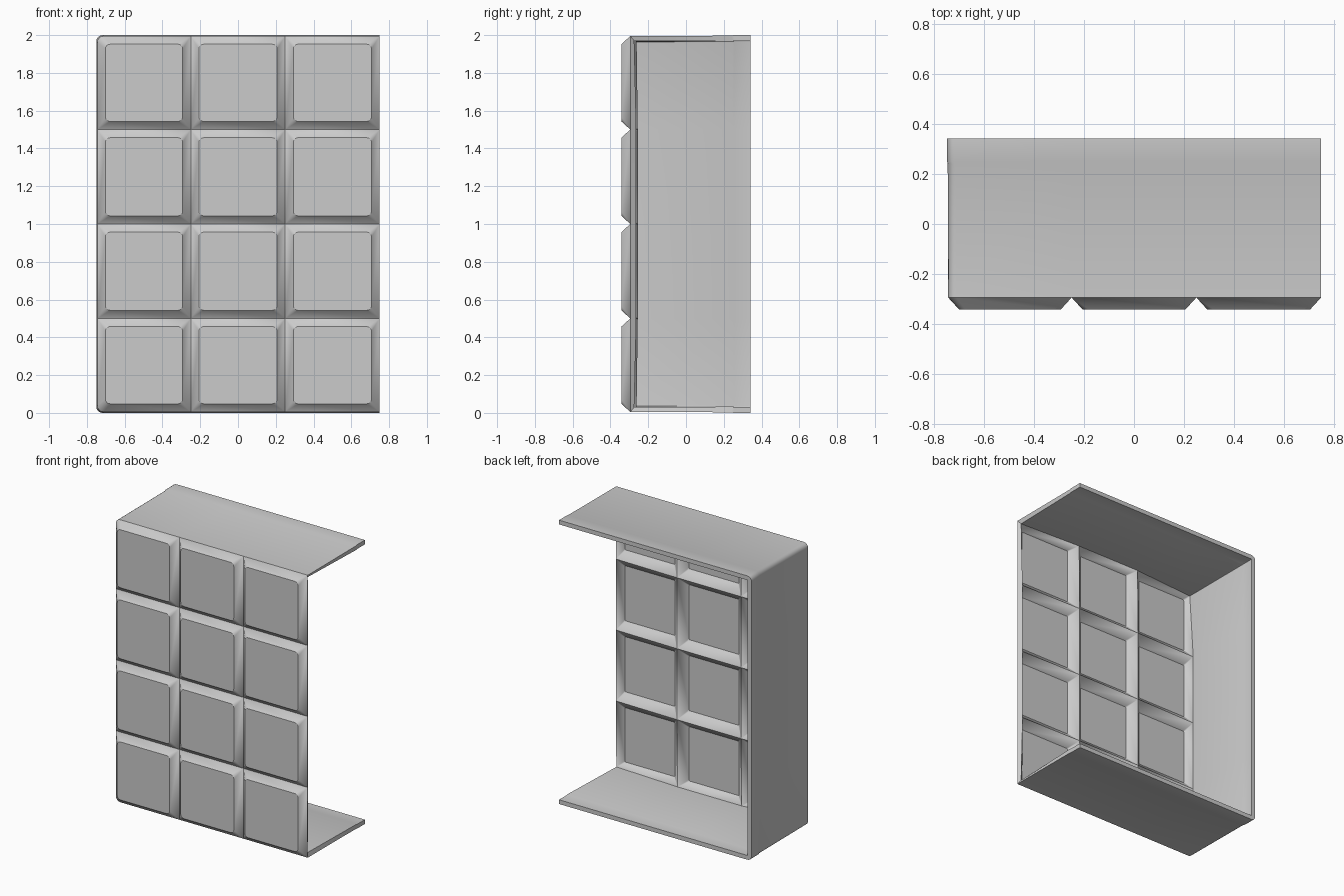
import bpy, bmesh, math

cube = bpy.data.objects.get("Cube")
if cube:
    bpy.data.objects.remove(cube, do_unlink=True)

X0, X1, Z0, Z1 = -0.745, 0.75, 0.005, 1.995
GROOVE, FACE, INSET = -0.295, -0.342, 0.043
SEG = 4

grey = bpy.data.materials.new("plain_grey")
grey.use_nodes = True
grey.diffuse_color = (0.6, 0.6, 0.6, 1)
grey.node_tree.nodes["Principled BSDF"].inputs["Base Color"].default_value = (0.6, 0.6, 0.6, 1)


def rounded_corner(cx, cz, sx, sz, r):
    """Arc at a rectangle corner, ordered counter-clockwise seen from the front."""
    start = math.atan2(sz, sx) - math.pi / 4
    return [(cx - sx * r + r * math.cos(start + i * math.pi / 2 / SEG),
             cz - sz * r + r * math.sin(start + i * math.pi / 2 / SEG)) for i in range(SEG + 1)]


def add_pillow(bm, x0, x1, z0, z1):
    """One raised square with rounded corners and sloping sides."""
    inner, outer = [], []
    for sx, sz in ((1, 1), (-1, 1), (-1, -1), (1, -1)):
        cx, cz = (x1 if sx > 0 else x0), (z1 if sz > 0 else z0)
        flat = rounded_corner(cx - sx * INSET, cz - sz * INSET, sx, sz, 0.025)
        inner.append([bm.verts.new((x, FACE, z)) for x, z in flat])
        if cx == X0 and cz in (Z0, Z1):      # rounded corner of the whole shell
            rim = rounded_corner(cx, cz, sx, sz, 0.032)
        else:
            rim = [(cx, cz)]
        outer.append([bm.verts.new((x, GROOVE, z)) for x, z in rim])
    bm.faces.new([v for c in inner for v in c])
    for k in range(4):
        a, o = inner[k], outer[k]
        for i in range(SEG):
            if len(o) == 1:
                bm.faces.new((a[i], o[0], a[i + 1]))
            else:
                bm.faces.new((a[i], o[i], o[i + 1], a[i + 1]))
        n = (k + 1) % 4
        bm.faces.new((a[-1], o[-1], outer[n][0], inner[n][0]))


bm = bmesh.new()
xs = [X0, -0.25, 0.25, X1]
zs = [Z0, 0.5, 1.0, 1.5, Z1]
for i in range(3):
    for j in range(4):
        add_pillow(bm, xs[i], xs[i + 1], zs[j], zs[j + 1])
bmesh.ops.remove_doubles(bm, verts=bm.verts, dist=0.0005)

# Side, top and bottom walls, flaring slightly to a stepped back lip; +x stays open
edges = [e for e in bm.edges if e.is_boundary and not all(v.co.x > X1 - 0.001 for v in e.verts)]
for y, grow in ((0.242, 0.002), (0.252, 0.003), (0.342, 0)):
    new = bmesh.ops.extrude_edge_only(bm, edges=edges)["geom"]
    for v in (g for g in new if isinstance(g, bmesh.types.BMVert)):
        v.co.y = y
        v.co.x = X1 + (v.co.x - X1) * (1 + grow / 1.5)
        v.co.z = 1 + (v.co.z - 1) * (1 + grow)
    edges = [g for g in new if isinstance(g, bmesh.types.BMEdge)]
bmesh.ops.recalc_face_normals(bm, faces=bm.faces)
front = next(f for f in bm.faces if len(f.verts) > 4)
if front.normal.y > 0:
    bmesh.ops.reverse_faces(bm, faces=bm.faces)

mesh = bpy.data.meshes.new("panelled_shell")
bm.to_mesh(mesh)
bm.free()
mesh.materials.append(grey)
shell = bpy.data.objects.new("panelled_shell", mesh)
bpy.context.collection.objects.link(shell)

# Wall thickness, grown inwards
thick = shell.modifiers.new("thickness", 'SOLIDIFY')
thick.thickness = 0.03
thick.offset = -1
thick.use_even_offset = True
thick.use_quality_normals = True

bpy.context.view_layer.objects.active = shell
shell.select_set(True)
bpy.ops.object.modifier_apply(modifier="thickness")
bpy.ops.object.shade_smooth_by_angle(angle=math.radians(30))
